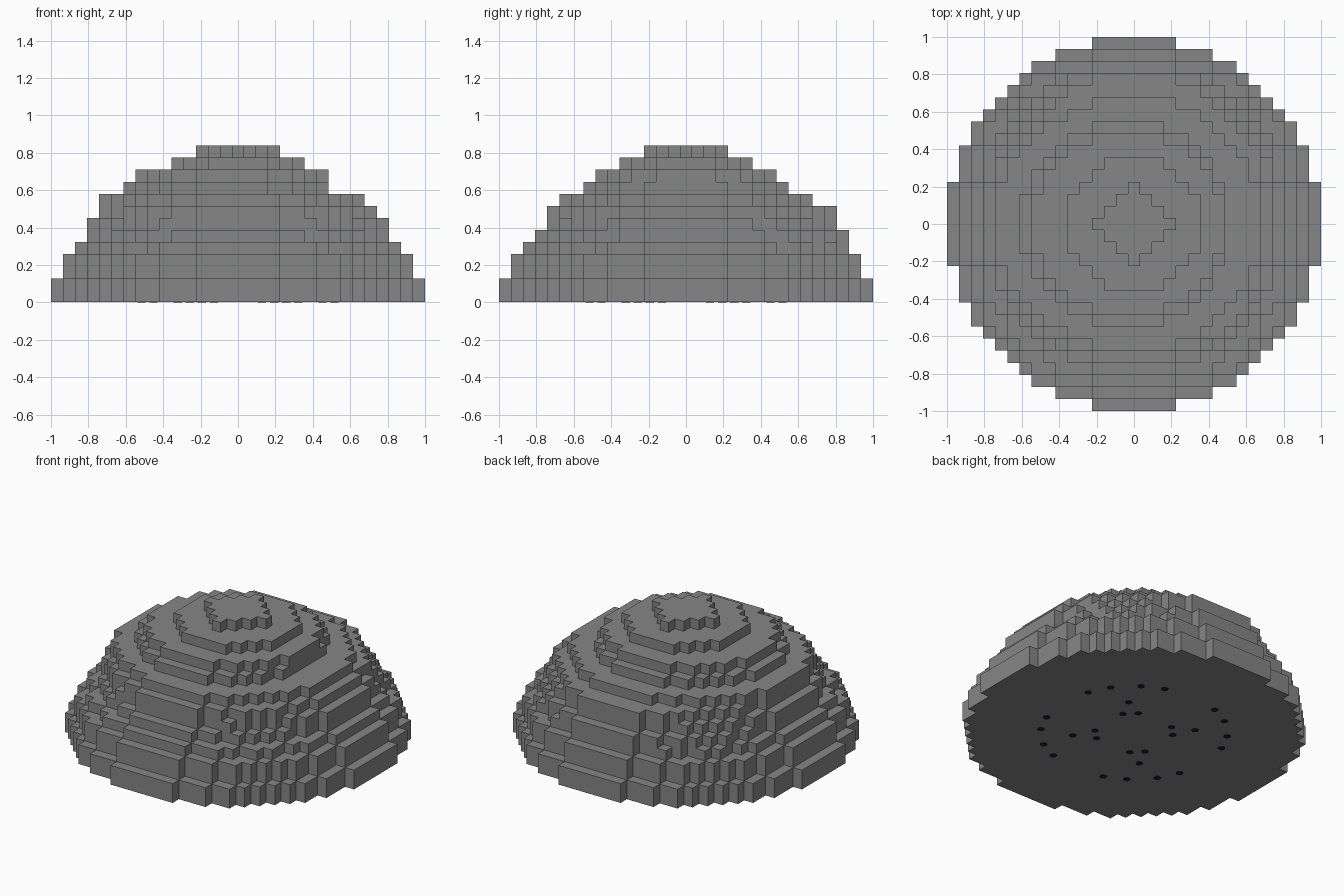
import bpy, bmesh, math
from mathutils import Vector

cube = bpy.data.objects.get("Cube")
if cube:
    bpy.data.objects.remove(cube, do_unlink=True)

CELL = 2 / 31


def material(name, colour):
    mat = bpy.data.materials.new(name)
    mat.use_nodes = True
    mat.diffuse_color = colour
    mat.node_tree.nodes["Principled BSDF"].inputs["Base Color"].default_value = colour
    return mat


def add_object(name, bm, mat):
    mesh = bpy.data.meshes.new(name)
    bm.to_mesh(mesh)
    bm.free()
    mesh.materials.append(mat)
    obj = bpy.data.objects.new(name, mesh)
    bpy.context.collection.objects.link(obj)
    return obj


stone = material("stone grey", (0.24, 0.24, 0.24, 1))
dark = material("dark slate", (0.012, 0.014, 0.022, 1))

# Reach of every layer in cells, bottom to top, towards each side
right = (15, 15, 14, 14, 13, 12, 12, 11, 10, 7, 7, 5, 3)
left = (15, 15, 14, 14, 13, 12, 12, 11, 11, 9, 8, 5, 3)
back = (15, 15, 14, 14, 13, 13, 12, 12, 10, 8, 7, 5, 3)
front = (15, 15, 14, 14, 13, 12, 11, 11, 10, 8, 7, 5, 3)
TOP = len(right) - 1

# Blocks of the dome: round layers, with a diamond cap
cells = set()
for k in range(TOP + 1):
    power = 1 if k == TOP else 2
    for x in range(-15, 16):
        for y in range(-15, 16):
            rx = (right if x > 0 else left)[k] + 0.5
            ry = (back if y > 0 else front)[k] + 0.5
            if abs(x / rx) ** power + abs(y / ry) ** power <= 1:
                cells.add((x, y, k))

# Outer skin of the blocks
bm = bmesh.new()
for cell in cells:
    for axis in range(3):
        for sign in (-1, 1):
            step = [0, 0, 0]
            step[axis] = sign
            if tuple(c + s for c, s in zip(cell, step)) in cells:
                continue
            n = Vector(step)
            u = Vector([float(i == (axis + 1) % 3) for i in range(3)])
            v = n.cross(u)
            mid = Vector(cell) + Vector((0, 0, 0.5)) + n / 2
            ring = [mid + (a * u + b * v) / 2
                    for a, b in ((-1, -1), (1, -1), (1, 1), (-1, 1))]
            bm.faces.new([bm.verts.new(p * CELL) for p in ring])
bmesh.ops.remove_doubles(bm, verts=bm.verts, dist=CELL / 10)
bmesh.ops.dissolve_limit(bm, angle_limit=math.radians(1),
                         verts=bm.verts, edges=bm.edges)
for vert in bm.verts:
    vert.co.z = max(vert.co.z, 0.003)
add_object("stepped_dome", bm, stone)

# Small dark studs under the base, mirrored over both axes and the diagonal
spots = set()
for a, b in ((4, 4), (3, 2), (8, 3), (7, 5)):
    for x, y in ((a, b), (b, a)):
        spots |= {(x * i, y * j) for i in (-1, 1) for j in (-1, 1)}
bm = bmesh.new()
for x, y in sorted(spots):
    disc = bmesh.ops.create_cone(bm, cap_ends=True, segments=8,
                                 radius1=0.022, radius2=0.022, depth=0.006)
    bmesh.ops.translate(bm, verts=disc["verts"],
                        vec=(x * CELL, y * CELL, 0.003))
add_object("base_studs", bm, dark)
